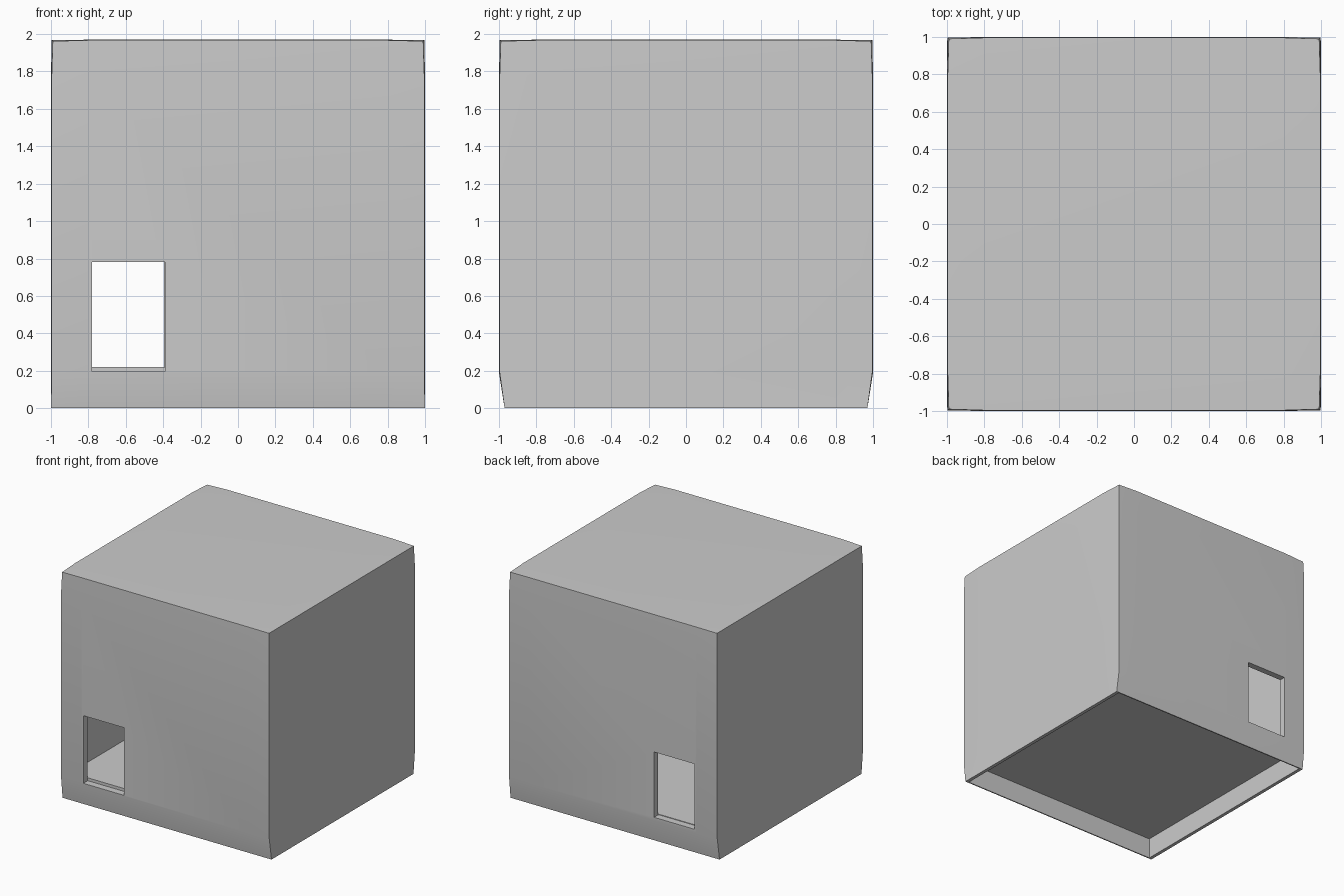
import bpy, bmesh
from math import radians
from mathutils import Vector

if "Cube" in bpy.data.objects:
    bpy.data.objects.remove(bpy.data.objects["Cube"])


def box(name, x0, x1, y0, y1, z0, z1):
    bm = bmesh.new()
    bmesh.ops.create_cube(bm, size=1)
    for v in bm.verts:
        v.co = Vector(((x0 + x1) / 2 + v.co.x * (x1 - x0),
                       (y0 + y1) / 2 + v.co.y * (y1 - y0),
                       (z0 + z1) / 2 + v.co.z * (z1 - z0)))
    me = bpy.data.meshes.new(name)
    bm.to_mesh(me)
    bm.free()
    ob = bpy.data.objects.new(name, me)
    bpy.context.collection.objects.link(ob)
    return ob


# outer block with support loops near its edges
H = 1.97
house = box("house_shell", -1, 1, -1, 1, 0, H)
bm = bmesh.new()
bm.from_mesh(house.data)
for axis, cuts in ((0, (-0.8, 0.8)), (1, (-0.8, 0.8)), (2, (0.19, 1.78))):
    for c in cuts:
        no = Vector((0, 0, 0))
        no[axis] = 1
        bmesh.ops.bisect_plane(bm, geom=bm.verts[:] + bm.edges[:] + bm.faces[:],
                               plane_co=no * c, plane_no=no)

# pinch the edges slightly, lean the front and back skirts inwards
for v in bm.verts:
    x, y, z = v.co
    on_x, on_y, top = abs(x) > 0.99, abs(y) > 0.99, z > H - 0.01
    if z < 0.01:
        v.co.y = y * 0.97 if on_y else y
    elif on_x + on_y + top == 3:
        v.co = (x * 0.99, y * 0.99, z - 0.008)
    elif on_x + on_y + top == 2:
        v.co = (x * 0.996 if on_x else x, y * 0.996 if on_y else y,
                z - 0.003 if top else z)
bm.normal_update()
bm.to_mesh(house.data)
bm.free()

# room, recess under the floor, and the front and back windows
cutters = [
    box("room_cutter", -0.945, 0.945, -0.945, 0.945, 0.22, 1.92),
    box("underside_cutter", -0.97, 0.97, -0.96, 0.96, -0.2, 0.18),
    box("front_window_cutter", -0.78, -0.39, -1.2, -0.94, 0.195, 0.78),
    box("back_window_cutter", -0.78, -0.395, 0.94, 1.2, 0.215, 0.78),
]
bpy.context.view_layer.objects.active = house
for c in cutters:
    c.hide_render = True
    mod = house.modifiers.new(c.name, 'BOOLEAN')
    mod.operation = 'DIFFERENCE'
    mod.solver = 'EXACT'
    mod.object = c
    bpy.ops.object.modifier_apply(modifier=mod.name)
    bpy.data.objects.remove(c)

house.select_set(True)
bpy.ops.object.shade_smooth_by_angle(angle=radians(30))
